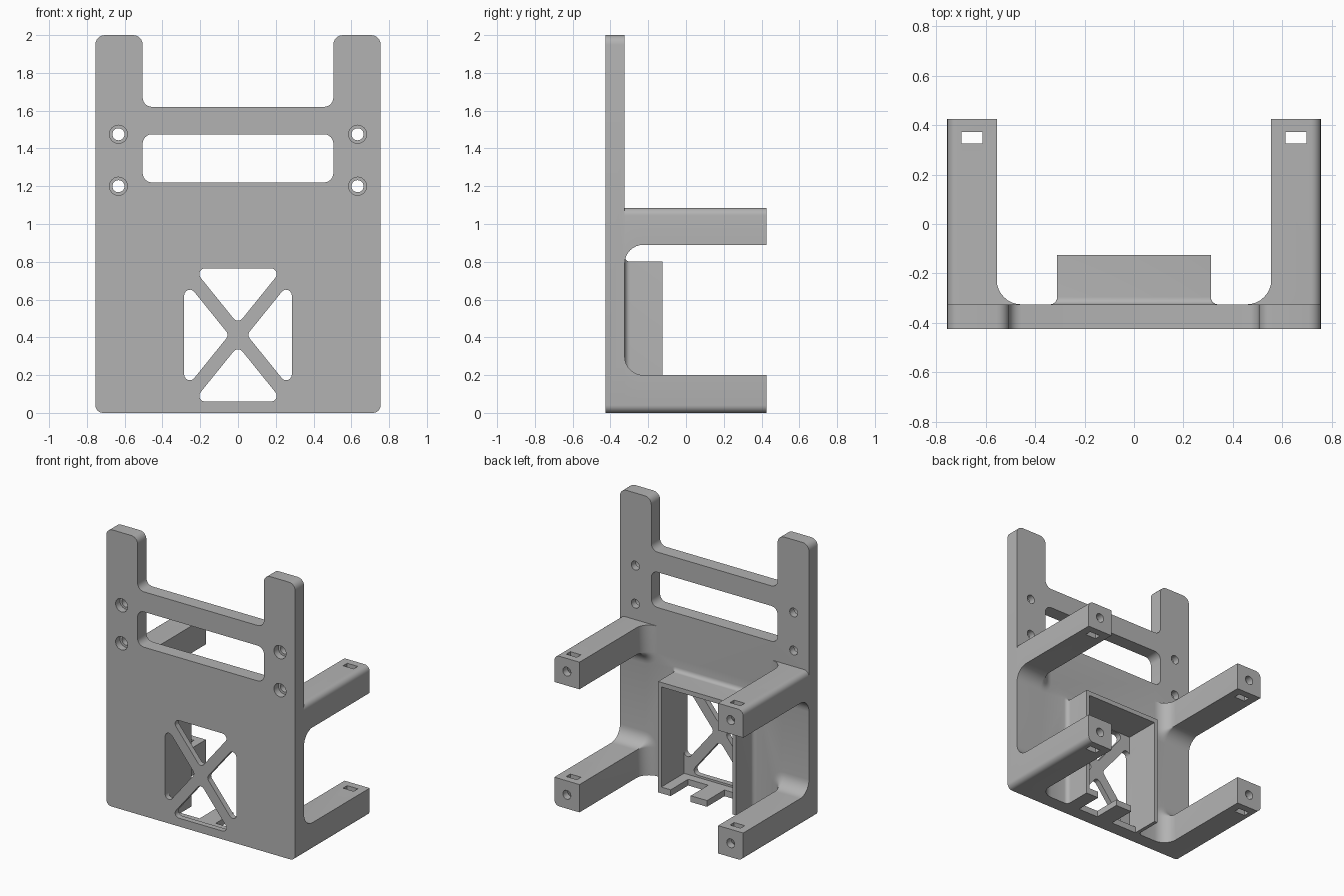
import bpy, bmesh, math
from mathutils import Vector

if "Cube" in bpy.data.objects:
    bpy.data.objects.remove(bpy.data.objects["Cube"])

grey = bpy.data.materials.new("plain grey")
grey.diffuse_color = (0.45, 0.45, 0.45, 1)
grey.use_nodes = True
grey.node_tree.nodes["Principled BSDF"].inputs["Base Color"].default_value = grey.diffuse_color


def rounded(pts, radii, steps=6):
    """Polygon in x, z with each corner of radius > 0 turned into an arc."""
    out = []
    for i, (p, r) in enumerate(zip(pts, radii)):
        p = Vector(p)
        if r <= 0:
            out.append(tuple(p))
            continue
        a = (Vector(pts[i - 1]) - p).normalized()
        b = (Vector(pts[(i + 1) % len(pts)]) - p).normalized()
        half = a.angle(b) / 2
        c = p + (a + b).normalized() * (r / math.sin(half))
        t = r / math.tan(half)
        u, v = p + a * t - c, p + b * t - c
        total = u.angle(v)
        for k in range(steps + 1):
            f = k / steps
            d = (u * math.sin((1 - f) * total) + v * math.sin(f * total)) / math.sin(total)
            out.append(tuple(c + d))
    return out


def rect(x0, x1, z0, z1, r=0):
    return rounded([(x0, z0), (x1, z0), (x1, z1), (x0, z1)], [r] * 4)


def circle(x, z, r, n=24):
    return [(x + r * math.cos(i * math.tau / n), z + r * math.sin(i * math.tau / n)) for i in range(n)]


def flip(ring, s):
    return [(s * x, z) for x, z in ring]


def loft(name, sections):
    """Solid through x, z rings placed at successive y values."""
    bm = bmesh.new()
    rings = [[bm.verts.new((x, y, z)) for x, z in ring] for y, ring in sections]
    n = len(rings[0])
    for a, b in zip(rings, rings[1:]):
        for i in range(n):
            bm.faces.new((a[i], a[(i + 1) % n], b[(i + 1) % n], b[i]))
    bm.faces.new(rings[0])
    bm.faces.new(rings[-1])
    bmesh.ops.recalc_face_normals(bm, faces=bm.faces)
    me = bpy.data.meshes.new(name)
    bm.to_mesh(me)
    bm.free()
    me.materials.append(grey)
    ob = bpy.data.objects.new(name, me)
    bpy.context.collection.objects.link(ob)
    return ob


def prism(name, ring, y0, y1):
    return loft(name, [(y0, ring), (y1, ring)])


def combine(target, tool, op):
    """Apply a boolean and remove the tool."""
    m = target.modifiers.new(op, 'BOOLEAN')
    m.operation, m.solver, m.object = op, 'EXACT', tool
    bpy.ops.object.select_all(action='DESELECT')
    bpy.context.view_layer.objects.active = target
    target.select_set(True)
    bpy.ops.object.modifier_apply(modifier=m.name)
    bpy.data.objects.remove(tool)


def cut(ring, y0, y1):
    combine(bracket, prism("cutter", ring, y0, y1), 'DIFFERENCE')


FRONT, BACK, END = -0.425, -0.325, 0.425

# Back plate with two upright horns
half = [(0.755, 0), (0.755, 2), (0.505, 2), (0.505, 1.62)]
outline = half + [(-x, z) for x, z in reversed(half)]
bracket = prism("bracket", rounded(outline, [0.04, 0.05, 0.05, 0.05, 0.05, 0.05, 0.05, 0.04]), FRONT, BACK)


def flare(radius, steps=8):
    """(y, spread) pairs of a concave fillet rising from the plate."""
    return [(BACK + radius * (1 - math.cos(t)), max(radius * (1 - math.sin(t)), 0.001))
            for t in [i * math.pi / 2 / steps for i in range(steps + 1)]]


# Four arms, flared where they meet the plate
def arm_ring(o, upper):
    xi = 0.555 - o
    if upper:
        return rounded([(xi, 0.89 - o), (0.755, 0.89 - o), (0.755, 1.085), (xi, 1.085)],
                       [o, 0, 0.04, 0])
    return rounded([(xi, 0), (0.755, 0), (0.755, 0.2 + o), (xi, 0.2 + o)], [0, 0.04, 0, o])


for s in (-1, 1):
    for upper in (False, True):
        secs = [(BACK - 0.03, 0.1)] + flare(0.1) + [(END, 0.001)]
        arm = loft("arm", [(y, flip(arm_ring(o, upper), s)) for y, o in secs])
        combine(bracket, arm, 'UNION')

# Rear housing with a small fillet at its root
secs = [(BACK - 0.03, 0.03)] + flare(0.03, 5) + [(-0.125, 0.001)]
housing = loft("housing", [
    (y, rounded([(-0.31 - o, 0), (0.31 + o, 0), (0.31 + o, 0.8 + o), (-0.31 - o, 0.8 + o)],
                [0, 0, o, o])) for y, o in secs])
combine(bracket, housing, 'UNION')

# Housing pocket and floor notches
cut(rect(-0.285, 0.285, 0.045, 0.768), -0.385, 0)
cut(rect(0.05, 0.21, -0.1, 0.06), BACK, 0)
cut(rect(-0.285, -0.08, -0.1, 0.06), BACK, 0)

# Wide slot under the horns
cut(rect(-0.505, 0.505, 1.22, 1.475, 0.05), -0.6, -0.2)

# Four windows leaving a cross brace
zc, hx, hz, gap = 0.4125, 0.285, 0.3525, 0.047
slope = hz / hx
for s in (-1, 1):
    tri = [(0, zc + s * gap * slope), (hx - gap, zc + s * hz), (gap - hx, zc + s * hz)]
    cut(rounded(tri, [0.03] * 3), -0.6, BACK - 0.02)
    dz = (hx - gap) * slope
    tri = [(s * gap, zc), (s * hx, zc + dz), (s * hx, zc - dz)]
    cut(rounded(tri, [0.03] * 3), -0.6, BACK - 0.02)

# Counterbored screw holes, arm end holes and nut slots
for s in (-1, 1):
    for z in (1.2, 1.475):
        cut(circle(s * 0.633, z, 0.032), -0.6, -0.2)
        cut(circle(s * 0.633, z, 0.048), -0.6, -0.375)
    for z in (0.1, 0.99):
        cut(circle(s * 0.655, z, 0.032), 0.25, 0.6)
    cut(flip(rect(0.612, 0.697, -0.1, 1.2), s), 0.325, 0.372)

bpy.ops.object.select_all(action='DESELECT')
bpy.context.view_layer.objects.active = bracket
bracket.select_set(True)
bpy.ops.object.shade_smooth_by_angle(angle=math.radians(30))
